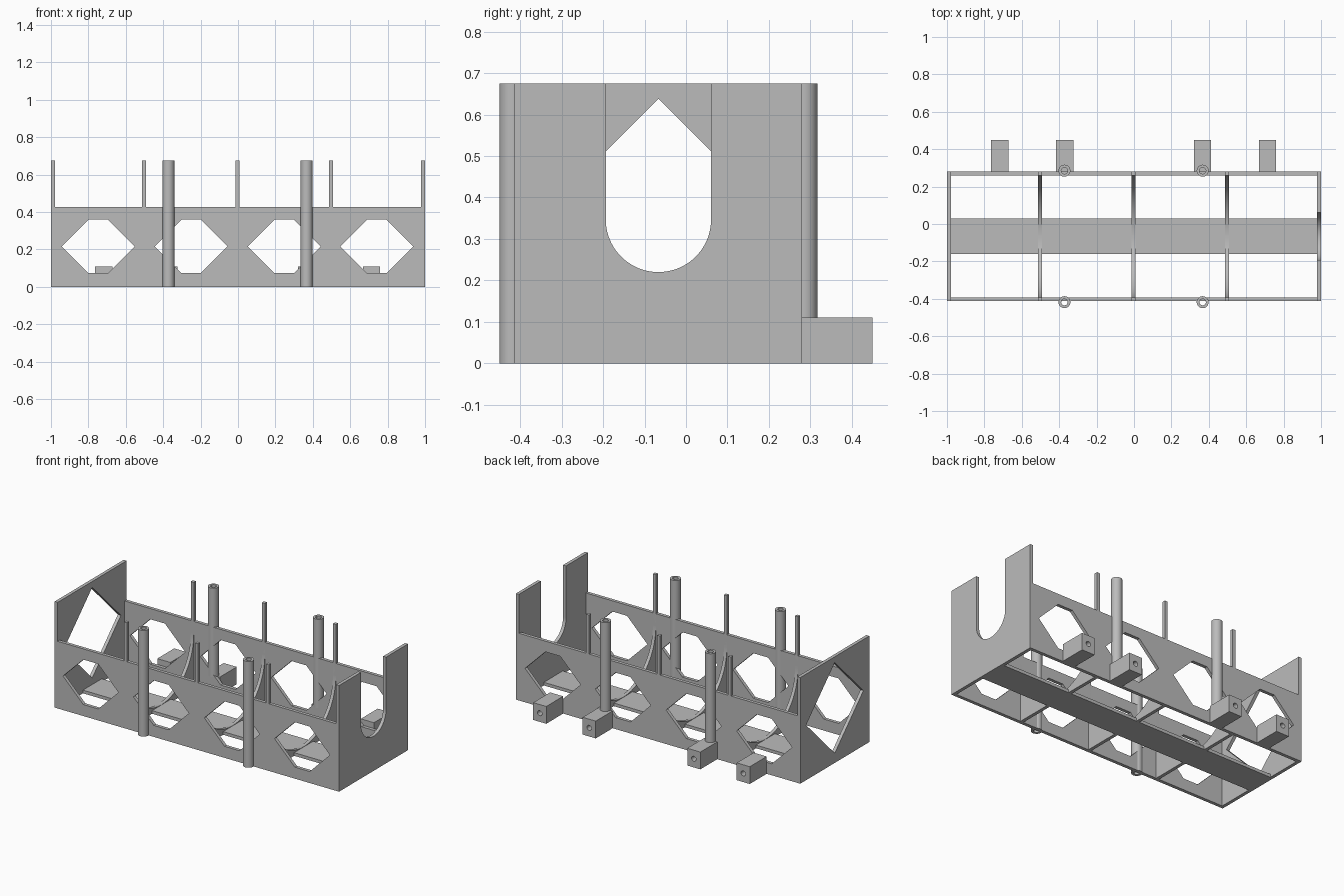
import bpy, bmesh, math
from mathutils import Matrix

old = bpy.data.objects.get("Cube")
if old:
    bpy.data.objects.remove(old, do_unlink=True)

grey = bpy.data.materials.new("plain_grey")
grey.use_nodes = True
tone = (0.5, 0.5, 0.5, 1)
grey.diffuse_color = tone
grey.node_tree.nodes["Principled BSDF"].inputs["Base Color"].default_value = tone

# Columns give where the profile's own x, y and depth directions point
AXES = {
    "x": Matrix(((0, 0, 1), (1, 0, 0), (0, 1, 0))),    # profile in y, z
    "y": Matrix(((1, 0, 0), (0, 0, -1), (0, 1, 0))),   # profile in x, z
    "z": Matrix.Identity(3),                           # profile in x, y
}


def extrude(name, loops, axis, start, end):
    """Extrude an outline (first loop) with holes (other loops) along an axis."""
    curve = bpy.data.curves.new(name, "CURVE")
    curve.dimensions = "2D"
    curve.fill_mode = "BOTH"
    curve.extrude = (end - start) / 2
    for loop in loops:
        spline = curve.splines.new("POLY")
        spline.points.add(len(loop) - 1)
        for point, (u, v) in zip(spline.points, loop):
            point.co = (u, v, 0, 1)
        spline.use_cyclic_u = True
    temp = bpy.data.objects.new(name + "_profile", curve)
    bpy.context.collection.objects.link(temp)
    bpy.context.view_layer.update()
    graph = bpy.context.evaluated_depsgraph_get()
    mesh = bpy.data.meshes.new_from_object(temp.evaluated_get(graph))
    bpy.data.objects.remove(temp, do_unlink=True)

    mesh.transform(AXES[axis].to_4x4())
    shift = [0, 0, 0]
    shift["xyz".index(axis)] = (start + end) / 2
    mesh.transform(Matrix.Translation(shift))
    bm = bmesh.new()
    bm.from_mesh(mesh)
    bmesh.ops.remove_doubles(bm, verts=bm.verts, dist=1e-5)
    bmesh.ops.recalc_face_normals(bm, faces=bm.faces)
    bm.to_mesh(mesh)
    bm.free()
    mesh.name = name
    mesh.materials.clear()
    mesh.materials.append(grey)
    obj = bpy.data.objects.new(name, mesh)
    bpy.context.collection.objects.link(obj)
    bpy.ops.object.select_all(action="DESELECT")
    obj.select_set(True)
    bpy.context.view_layer.objects.active = obj
    bpy.ops.object.shade_smooth_by_angle(angle=math.radians(30))
    return obj


def rect(u0, u1, v0, v1):
    return [(u0, v0), (u1, v0), (u1, v1), (u0, v1)]


def arc(u, v, r, a0, a1, n):
    steps = [math.radians(a0 + (a1 - a0) * i / n) for i in range(n + 1)]
    return [(u + r * math.cos(a), v + r * math.sin(a)) for a in steps]


def circle(u, v, r, n=32):
    return arc(u, v, r, 0, 360, n)[:-1]


def slotted(r):
    """Cross panel outline with a round-bottomed slot open at the top."""
    bottom = arc(MID, SLOT_Z, r, 180, 360, 40)
    return [(FRONT, HIGH), (FRONT, 0), (BACK, 0), (BACK, HIGH),
            (MID + r, HIGH)] + bottom[::-1] + [(MID - r, HIGH)]


FRONT, BACK = -0.413, 0.28
MID = (FRONT + BACK) / 2
HIGH, LOW, WALL = 0.675, 0.427, 0.021
SLOT_Z = 0.347

# Long walls with six-sided windows
windows = []
for cx in (-0.747, -0.251, 0.247, 0.741):
    windows.append([(cx + u, 0.216 + v) for u, v in
                    ((-0.195, 0), (-0.052, -0.143), (0.052, -0.143),
                     (0.195, 0), (0.052, 0.143), (-0.052, 0.143))])
long_wall = [rect(-1, 1, 0, LOW)] + windows
extrude("front_wall", long_wall, "y", FRONT, FRONT + WALL)
extrude("back_wall", long_wall, "y", BACK - WALL, BACK)

# End panels: one with a diamond opening, one with a narrow slot
diamond = circle(MID, 0.35, 0.288, 4)
extrude("diamond_end_panel", [rect(FRONT, BACK, 0, HIGH), diamond], "x", -1, -1 + WALL)
extrude("slotted_end_panel", [slotted(0.127)], "x", 1 - WALL, 1)

# Inner dividers with wide cradle cut-outs
for i, x in enumerate((-0.503, -0.003, 0.497)):
    extrude(f"divider_{i + 1}", [slotted((BACK - FRONT) / 2 - WALL)],
            "x", x - WALL / 2, x + WALL / 2)

# Floor plank
extrude("floor_plank", [rect(-1 + WALL, 1 - WALL, 0, 0.02)], "y", -0.16, 0.03)

# Upright tubes; the back pair stands on the mounting blocks
for side, x in (("right", -0.372), ("left", 0.367)):
    for place, y, foot in (("front", -0.418, 0), ("back", 0.285, 0.11)):
        extrude(f"{place}_{side}_tube",
                [circle(x, y, 0.032), circle(x, y, 0.017)], "z", foot, HIGH)

# Mounting blocks with screw holes
for i, x in enumerate((-0.718, -0.37, 0.366, 0.714)):
    extrude(f"mounting_block_{i + 1}",
            [rect(x - 0.046, x + 0.046, 0, 0.11), circle(x, 0.055, 0.016)],
            "y", BACK, 0.45)
